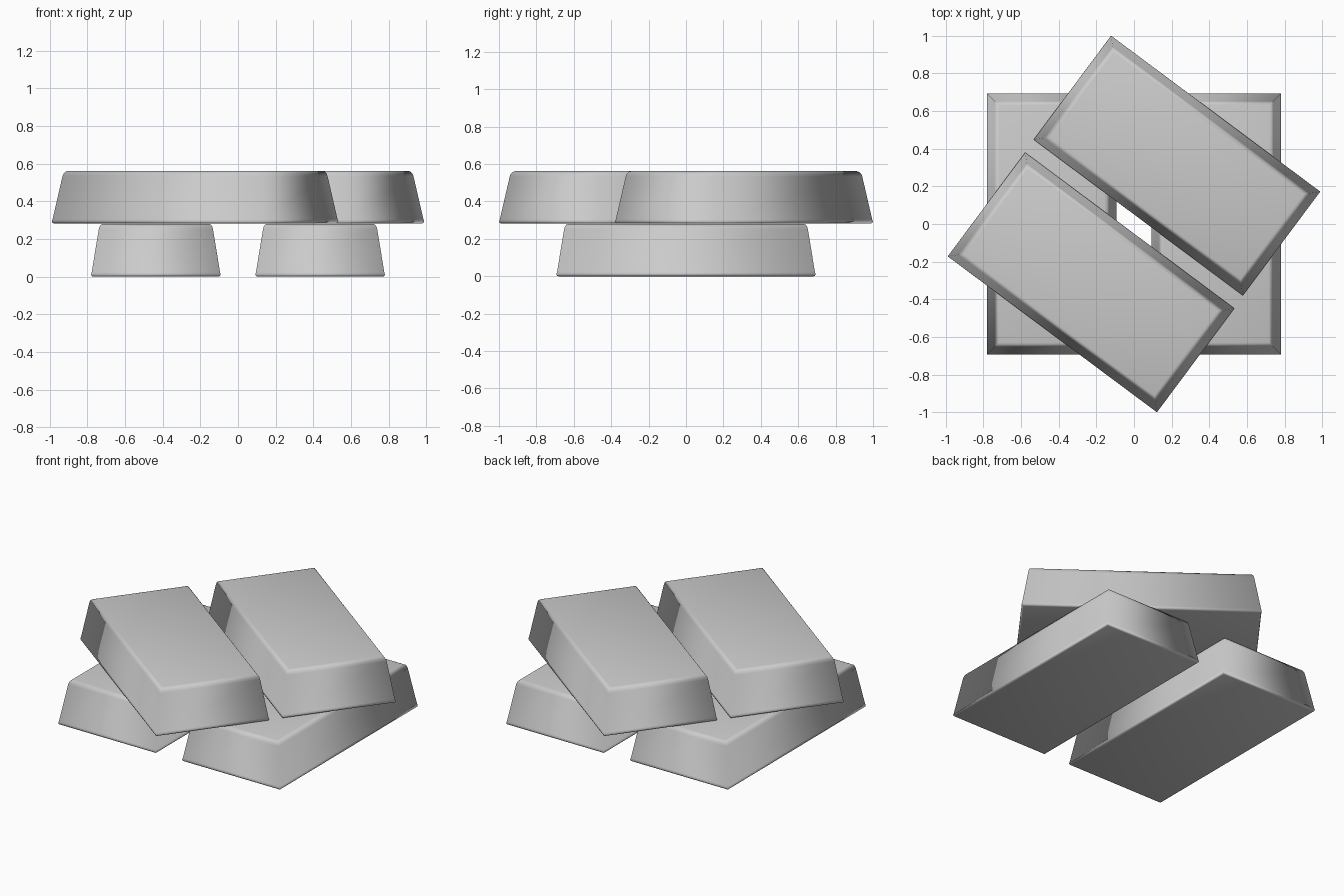
import bpy, bmesh
from math import radians

if "Cube" in bpy.data.objects:
    bpy.data.objects.remove(bpy.data.objects["Cube"])

LENGTH, WIDTH, HEIGHT = 1.385, 0.688, 0.28

# Tapered bar profile: (inset from footprint, height)
PROFILE = [(0.010, 0.0), (0.003, 0.003), (0.0, 0.011), (0.003, 0.022),
           (0.041, 0.252), (0.045, 0.266), (0.052, 0.276), (0.063, HEIGHT)]


def make_ingot(name, location, angle):
    """Stack rectangular loops along the profile and cap both ends."""
    bm = bmesh.new()
    loops = []
    for inset, z in PROFILE:
        x, y = LENGTH / 2 - inset, WIDTH / 2 - inset
        loops.append([bm.verts.new((sx * x, sy * y, z))
                      for sx, sy in ((-1, -1), (1, -1), (1, 1), (-1, 1))])
    for low, high in zip(loops, loops[1:]):
        for i in range(4):
            j = (i + 1) % 4
            bm.faces.new((low[i], low[j], high[j], high[i]))
    bm.faces.new(loops[0][::-1])
    bm.faces.new(loops[-1])
    for f in bm.faces:
        f.smooth = True
    mesh = bpy.data.meshes.new(name)
    bm.to_mesh(mesh)
    bm.free()
    obj = bpy.data.objects.new(name, mesh)
    bpy.context.collection.objects.link(obj)
    obj.location = location
    obj.rotation_euler.z = angle
    return obj


# Lower pair runs front to back, upper pair lies across it at an angle
for side, label in ((-1, "left"), (1, "right")):
    make_ingot(f"lower_ingot_{label}", (side * 0.436, 0, 0), radians(90))
    make_ingot(f"upper_ingot_{label}", (side * 0.228, side * 0.31, HEIGHT + 0.002),
               radians(-36.7))
